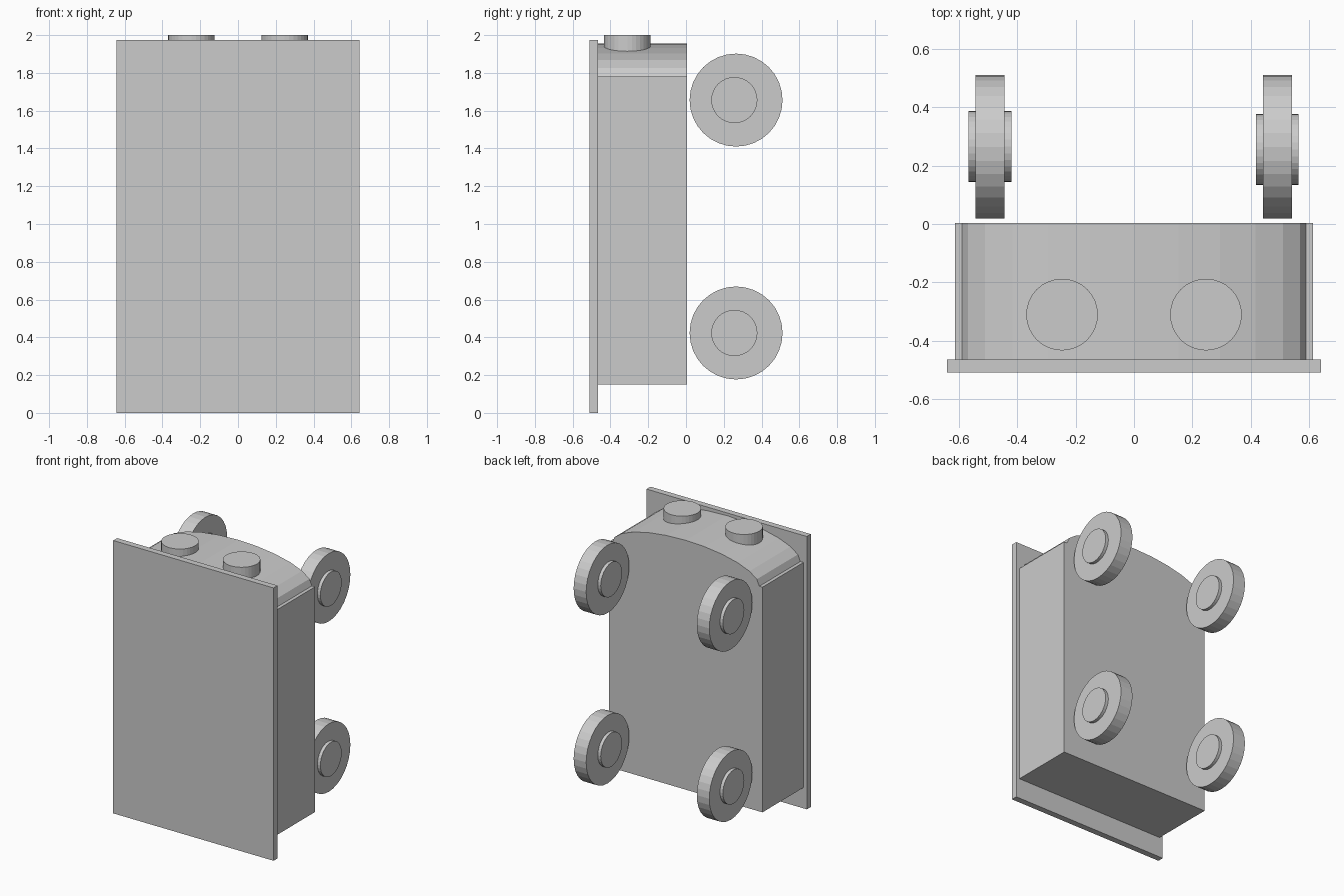
import bpy
import bmesh
import math
from mathutils import Matrix, Vector

cube = bpy.data.objects.get("Cube")
if cube:
    bpy.data.objects.remove(cube, do_unlink=True)

grey = bpy.data.materials.new("plain grey")
grey.use_nodes = True
COLOUR = (0.6, 0.6, 0.6, 1.0)
grey.diffuse_color = COLOUR
grey.node_tree.nodes["Principled BSDF"].inputs["Base Color"].default_value = COLOUR


def finish(name, bm):
    bmesh.ops.recalc_face_normals(bm, faces=bm.faces)
    mesh = bpy.data.meshes.new(name)
    bm.to_mesh(mesh)
    bm.free()
    mesh.materials.append(grey)
    obj = bpy.data.objects.new(name, mesh)
    bpy.context.collection.objects.link(obj)
    return obj


def prism(name, profile, y0, y1):
    """Extrude an (x, z) outline along y."""
    bm = bmesh.new()
    face = bm.faces.new([bm.verts.new((x, y0, z)) for x, z in profile])
    out = bmesh.ops.extrude_face_region(bm, geom=[face])
    verts = [v for v in out["geom"] if isinstance(v, bmesh.types.BMVert)]
    bmesh.ops.translate(bm, verts=verts, vec=(0, y1 - y0, 0))
    return finish(name, bm)


def cylinder(name, centre, radius, depth, axis="Z"):
    bm = bmesh.new()
    turn = Matrix.Rotation(math.pi / 2, 4, "Y") if axis == "X" else Matrix()
    bmesh.ops.create_cone(bm, cap_ends=True, segments=32, radius1=radius,
                          radius2=radius, depth=depth,
                          matrix=Matrix.Translation(Vector(centre)) @ turn)
    return finish(name, bm)


def rectangle(half, z0, z1):
    return [(-half, z0), (half, z0), (half, z1), (-half, z1)]


# Front panel and main body
FRONT, JOIN, BACK = -0.51, -0.465, 0.004
SHOULDER = 1.78
prism("front_panel", rectangle(0.642, 0, 1.975), FRONT, JOIN)
prism("body", rectangle(0.615, 0.15, SHOULDER), JOIN, BACK)

# Arched top, a squashed half cylinder slightly narrower than the body
arch = [(0.59 * math.cos(math.pi * i / 12),
         SHOULDER + 0.175 * math.sin(math.pi * i / 12)) for i in range(13)]
prism("arched_top", arch, JOIN, BACK)

# Wheels with hubs, and the round knobs on top
for side, s in (("left", 1), ("right", -1)):
    cylinder(side + "_knob", (s * 0.247, -0.311, 1.9), 0.123, 0.2)
    wheel_x = 0.492 if s > 0 else -0.494
    hub_y = 0.256 if s > 0 else 0.266
    for level, z in (("upper", 1.656), ("lower", 0.423)):
        name = f"{level}_{side}"
        cylinder(name + "_wheel", (wheel_x, 0.265, z), 0.246, 0.1, "X")
        cylinder(name + "_hub", (wheel_x, hub_y, z), 0.122, 0.147, "X")
